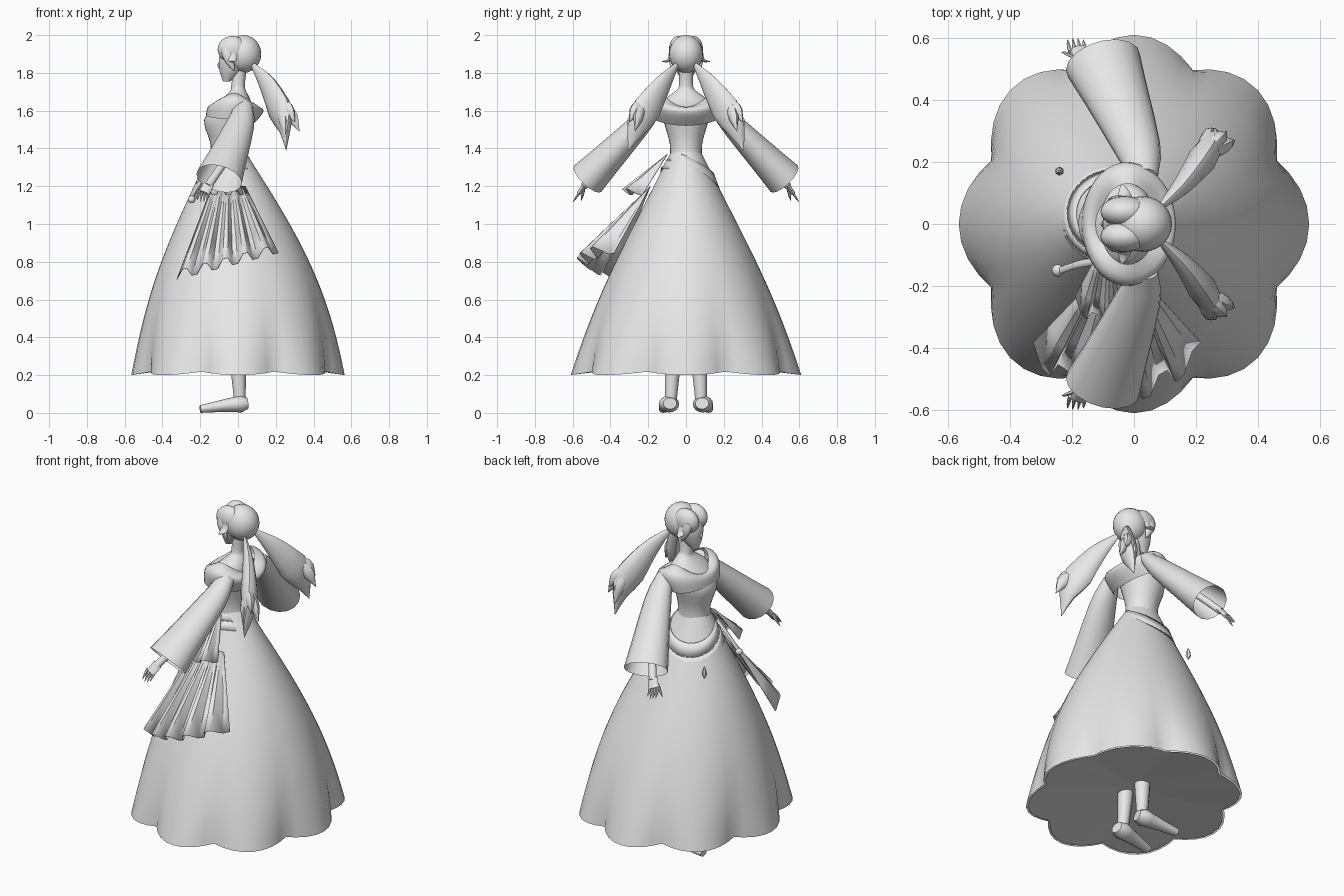
import bpy, bmesh, math
from mathutils import Vector

cube = bpy.data.objects.get("Cube")
if cube:
    bpy.data.objects.remove(cube, do_unlink=True)

shade = 0.8
grey = bpy.data.materials.new("plain_grey")
grey.use_nodes = True
grey.diffuse_color = (shade, shade, shade, 1)
grey.node_tree.nodes["Principled BSDF"].inputs["Base Color"].default_value = grey.diffuse_color


def finish(ob, angle=45):
    ob.data.materials.append(grey)
    bpy.ops.object.select_all(action='DESELECT')
    ob.select_set(True)
    bpy.context.view_layer.objects.active = ob
    bpy.ops.object.shade_smooth_by_angle(angle=math.radians(angle))
    return ob


def loft(name, rings, closed=True, caps=(False, False), angle=45):
    """Skin a list of equal-length point rows."""
    bm = bmesh.new()
    rows = [[bm.verts.new(point) for point in ring] for ring in rings]
    count = len(rows[0])
    for upper, lower in zip(rows, rows[1:]):
        for i in range(count if closed else count - 1):
            j = (i + 1) % count
            bm.faces.new((upper[i], upper[j], lower[j], lower[i]))
    for wanted, row in zip(caps, (rows[0], rows[-1])):
        if wanted:
            bm.faces.new(row)
    bmesh.ops.recalc_face_normals(bm, faces=bm.faces)
    mesh = bpy.data.meshes.new(name)
    bm.to_mesh(mesh)
    bm.free()
    ob = bpy.data.objects.new(name, mesh)
    bpy.context.collection.objects.link(ob)
    return finish(ob, angle)


def turn(count):
    return [math.tau * i / count for i in range(count)]


def spline(keys, steps):
    """Smooth samples through key tuples of any length."""
    keys = [Vector(key) for key in keys]
    padded = [keys[0] * 2 - keys[1]] + keys + [keys[-1] * 2 - keys[-2]]
    samples = []
    for before, start, end, after in zip(padded, padded[1:], padded[2:], padded[3:]):
        for i in range(steps):
            u = i / steps
            leave, arrive = (end - before) / 2, (after - start) / 2
            ease = u * u * (3 - 2 * u)
            samples.append(start.lerp(end, ease) + leave * u * (1 - u) ** 2
                           - arrive * u * u * (1 - u))
    return samples + [keys[-1]]


def stack(name, keys):
    """Horizontal ellipses: z, centre x, radius x, radius y."""
    return loft(name, [[(c + rx * math.cos(t), ry * math.sin(t), z) for t in turn(28)]
                       for z, c, rx, ry in spline(keys, 3)], caps=(True, True))


# Width rules along a tube
def even(u):
    return 1


def kite(u):
    return min(.15 + u * 1.4, (1 - u) * 2.4) + .02


def taper(u):
    return 1.02 - u ** 3


def flare(u):
    return .38 + .3 * u + .32 * u * u


def slim(u):
    return 1 - .5 * u


def shoe(u):
    return min(1, .6 + 3 * u) * (1 - .6 * u)


def tube(name, keys, across, along, width=even, ref=(1, 0, 0), sides=12, caps=(True, True)):
    """Elliptic sections on a smooth path; the second radius lies along ref."""
    path = spline(keys, 3)
    last = len(path) - 1
    rings = []
    for i, p in enumerate(path):
        ahead = (path[min(i + 1, last)] - path[max(i - 1, 0)]).normalized()
        side = ahead.cross(Vector(ref)).normalized()
        up = side.cross(ahead)
        w = width(i / last)
        rings.append([p + side * across * w * math.cos(t) + up * along * w * math.sin(t)
                      for t in turn(sides)])
    return loft(name, rings, caps=caps)


def ball(name, place, scale):
    bpy.ops.mesh.primitive_uv_sphere_add(segments=24, ring_count=12, location=place)
    ob = bpy.context.object
    ob.name = name
    ob.scale = scale
    return finish(ob)


# Bell skirt whose eight scallops deepen toward the hem
levels = 18
rows = []
for i in range(levels + 1):
    u = i / levels
    arch = math.sin(math.pi * u)
    rx = .095 + .47 * (u + (.12 + .04 * u) * arch)
    ry = .08 + .53 * (u + (.03 + .06 * u) * arch)
    row = []
    for t in turn(64):
        dip = .12 * u ** 4 * (1 - abs(math.cos(4 * t)))
        row.append((rx * (1 - dip) * math.cos(t) - .055 * (1 - u) ** 2,
                    ry * (1 - dip) * math.sin(t), 1.38 - 1.18 * u + .15 * dip))
    rows.append(row)
loft("skirt", rows)

# Shallow underskirt closing the bell
hem = [Vector(p) for p in rows[-1]]
peak = Vector((0, 0, .28))
loft("underskirt", [[p.lerp(peak, v) for p in hem] for v in (.02, .3, .6, .95)], caps=(False, True))

# Bodice, shoulders and neck
stack("bodice", [(1.3, -.05, .1, .09), (1.42, -.055, .09, .085), (1.55, -.06, .12, .12),
                 (1.64, -.02, .09, .13), (1.7, 0, .045, .06), (1.73, 0, .036, .038),
                 (1.82, .01, .036, .036)])

# Puffed off-shoulder collar
rows = []
for i in range(9):
    v = i / 8
    row = []
    for t in turn(36):
        c, s = math.cos(t), math.sin(t)
        puff = math.sin(math.pi * v)
        out = (.04 + .025 * c) * puff
        x = -.02 - .03 * v + (.09 + .03 * v + out) * c
        y = (.13 + .05 * v + out) * s
        droop = .1 if c > 0 else .1 - .05 * c * c
        row.append((x, y, 1.62 - droop * v + (.075 - .04 * v) * s * s + .03 * puff))
    rows.append(row)
loft("shoulder_collar", rows)

# Slanted double hip belt
for name, grow in (("upper_belt", 0), ("lower_belt", .025)):
    rows = []
    for step in (0, .027):
        wide = grow + step
        row = []
        for t in turn(36):
            x, y = (.125 + wide) * math.cos(t) - .065, (.115 + wide) * math.sin(t) + .035
            row.append((x, y, 1.35 - 2.2 * wide - y / 2 + x / 5))
        rows.append(row)
    loft(name, rows).modifiers.new("thickness", 'SOLIDIFY').thickness = .006


# Pleated side drape in two tiers
def drape(name, top, top_half, low, low_half, tilt, bulge, pleats, depth):
    rows = []
    for v in (0, .35, .7, 1):
        row = []
        for i in range(4 * pleats + 1):
            u = i / (2 * pleats) - 1
            start = Vector(top) + Vector((u * top_half, 0, 0))
            end = Vector(low) + Vector((u * low_half, -bulge * (1 - u * u), u * tilt))
            fold = Vector((0, -1, .8)) * depth * v * (1 if i % 4 in (1, 2) else -1)
            row.append(start.lerp(end, v) + fold)
        rows.append(row)
    cloth = loft(name, rows, closed=False, angle=30)
    cloth.modifiers.new("thickness", 'SOLIDIFY').thickness = .004


drape("upper_drape", (-.08, -.1, 1.37), .04, (-.08, -.25, 1.17), .11, 0, .07, 3, .018)
drape("lower_drape", (-.05, -.19, 1.2), .09, (-.055, -.41, .8), .27, .07, .14, 5, .028)

# Belt ornaments
tube("ornament_strap", [(-.12, -.12, 1.3), (-.18, -.13, 1.23), (-.24, -.15, 1.14)],
     .012, .006, sides=8)
ball("ornament_bell", (-.245, -.15, 1.13), (.02, .02, .02))
tube("ornament_diamond", [(-.24, .17, 1.16), (-.24, .17, 1.09)], .018, .018, kite, sides=6)

# Head and hair cap
stack("face", [(1.755, -.06, .02, .02), (1.81, -.037, .06, .05),
               (1.88, -.02, .08, .072), (1.95, 0, .07, .07)])
ball("nose", (-.098, 0, 1.84), (.01, .01, .018))
ball("hair_cap", (.028, 0, 1.9), (.095, .09, .1))

for s, side in ((-1, "left"), (1, "right")):
    def mirrored(*points):
        return [(x, y * s, z) for x, y, z in points]

    # Parted fringe, temple lock and flicked side lock
    ball(side + "_fringe", (-.03, .04 * s, 1.925), (.078, .05, .07))
    tube(side + "_temple_lock", mirrored((-.06, .065, 1.93), (-.05, .075, 1.88), (-.02, .075, 1.81)),
         .02, .03, taper)
    tube(side + "_side_lock", mirrored((-.03, .07, 1.94), (-.03, .09, 1.87), (-.04, .13, 1.86)),
         .01, .025, taper, sides=8)

    # Ponytail with split ends
    up = (0, 0, 1)
    tube(side + "_ponytail", mirrored((.08, .05, 1.84), (.16, .13, 1.73), (.24, .24, 1.55),
                                      (.255, .305, 1.39)), .05, .09, kite, up)
    for i, tip in enumerate(((.325, .27, 1.49), (.3, .3, 1.54), (.25, .31, 1.46))):
        root = Vector((.2, .2, 1.67))
        middle = root.lerp(Vector(tip), .5) + Vector((.01, .01, .01))
        tube(f"{side}_tail_end_{i}", mirrored(root, middle, tip), .03, .04, slim if i > 2 else kite, up, 8)

    # Flared sleeve, forearm and palm
    tube(side + "_sleeve", mirrored((.03, .15, 1.63), (.01, .25, 1.52), (-.1, .52, 1.24)),
         .1, .125, flare, sides=16, caps=(True, False))
    tube(side + "_forearm", mirrored((-.05, .4, 1.36), (-.16, .54, 1.2)), .02, .022)
    tube(side + "_palm", mirrored((-.155, .535, 1.21), (-.18, .565, 1.165)), .012, .03)

    # Fingers and thumb
    for i in range(4):
        x, reach = -.205 + .017 * i, .06 if i in (1, 2) else .05
        tube(f"{side}_finger_{i}", mirrored((x, .555, 1.18), (x - .006, .575, 1.15),
                                            (x - .01, .57 + reach / 2, 1.175 - reach)),
             .007, .007, taper, sides=6)
    tube(side + "_thumb", mirrored((-.19, .54, 1.19), (-.235, .555, 1.12)), .008, .008, taper, sides=6)

    # Leg and pointed shoe
    tube(side + "_leg", mirrored((0, .07, .6), (0, .07, .3), (.01, .08, .06)), .06, .06, slim)
    tube(side + "_shoe", mirrored((.05, .085, .05), (-.06, .1, .04), (-.2, .12, .02)),
         .06, .05, shoe, up, 16)
